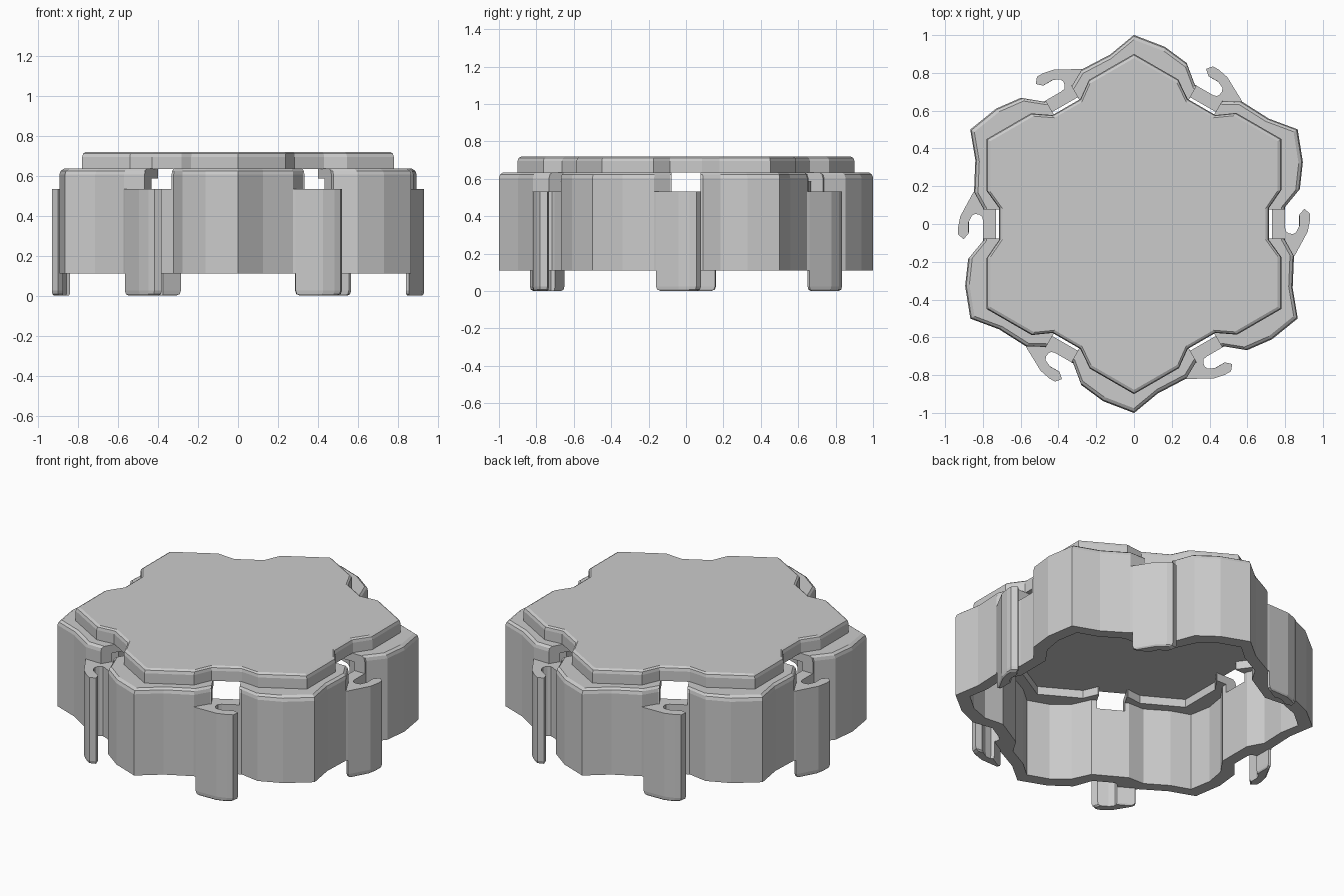
import bpy, bmesh
from math import radians, cos, sin

if "Cube" in bpy.data.objects:
    bpy.data.objects.remove(bpy.data.objects["Cube"])


def rot(p, a):
    return (p[0] * cos(a) - p[1] * sin(a), p[0] * sin(a) + p[1] * cos(a))


def six(sector):
    """Repeat one side's outline around the hexagon."""
    return [rot(p, radians(60 * k)) for k in range(6) for p in sector]


def scaled(loop, s, c=(0, 0)):
    return [(c[0] + (x - c[0]) * s, c[1] + (y - c[1]) * s) for x, y in loop]


def loft(name, rings, closed=False):
    """Skin (outline, z) rings; closed joins last ring to first, else caps the ends."""
    bm = bmesh.new()
    vs = [[bm.verts.new((x, y, z)) for x, y in loop] for loop, z in rings]
    n = len(vs[0])
    for i in range(len(vs) if closed else len(vs) - 1):
        a, b = vs[i], vs[(i + 1) % len(vs)]
        for j in range(n):
            k = (j + 1) % n
            bm.faces.new((a[j], a[k], b[k], b[j]))
    if not closed:
        bm.faces.new(vs[0][::-1])
        bm.faces.new(vs[-1])
    bmesh.ops.recalc_face_normals(bm, faces=bm.faces)
    me = bpy.data.meshes.new(name)
    bm.to_mesh(me)
    bm.free()
    ob = bpy.data.objects.new(name, me)
    bpy.context.collection.objects.link(ob)
    return ob


# Outlines of one side, from its lower corner to the next
outer = six([(0.867, -0.5), (0.84, -0.34), (0.847, -0.17), (0.80, -0.085),
             (0.80, 0.09), (0.878, 0.185), (0.894, 0.328)])
inner = six([(0.797, -0.46), (0.775, -0.34), (0.78, -0.19), (0.73, -0.10),
             (0.73, 0.11), (0.80, 0.21), (0.82, 0.328)])
ledge = six([(0.72, -0.416), (0.72, -0.30), (0.72, -0.16), (0.665, -0.085),
             (0.665, 0.085), (0.72, 0.16), (0.72, 0.30)])
top = six([(0.78, -0.45), (0.78, -0.175), (0.715, -0.085),
           (0.715, 0.085), (0.78, 0.18)])

# Side wall with its rounded shoulder
wall = loft("side_wall", [
    (outer, 0.11), (outer, 0.605), (scaled(outer, 0.993), 0.624),
    (scaled(outer, 0.975), 0.635), (ledge, 0.635), (ledge, 0.585),
    (inner, 0.585), (inner, 0.11)], closed=True)

# Windows cut through opposite sides
for k in range(3):
    a = radians(60 * k)
    box = [rot(p, a) for p in ((-1.2, -0.078), (1.2, -0.078), (1.2, 0.078), (-1.2, 0.078))]
    cutter = loft("window_cutter", [(box, 0.533), (box, 0.70)])
    mod = wall.modifiers.new("window", 'BOOLEAN')
    mod.operation = 'DIFFERENCE'
    mod.solver = 'EXACT'
    mod.object = cutter
    cutter.hide_render = True
    cutter.hide_set(True)

# Raised top plate with rounded rim
loft("top_plate", [(top, 0.634), (top, 0.695), (scaled(top, 0.993), 0.712),
                   (scaled(top, 0.975), 0.72)])

# Hooks on every side, each with an arm reaching down to the ground
arm = [(0.84, -0.155), (0.855, -0.16), (0.92, -0.04), (0.932, 0.02), (0.932, 0.055),
       (0.902, 0.08), (0.875, 0.05), (0.875, -0.01), (0.858, -0.045), (0.84, -0.053)]
hook = [(0.79, -0.07), (0.847, -0.172)] + arm[1:] + [(0.82, -0.05), (0.805, -0.04),
                                                    (0.80, -0.02), (0.79, -0.02)]
mid = (0.872, -0.04)
for k in range(6):
    a = radians(60 * k)

    def turn(loop):
        return [rot(p, a) for p in loop]
    loft(f"hook_{k + 1}", [(turn(hook), 0.11), (turn(hook), 0.533)])
    loft(f"hook_foot_{k + 1}", [(turn(scaled(arm, 0.8, mid)), 0.0),
                                (turn(scaled(arm, 0.95, mid)), 0.008),
                                (turn(arm), 0.025), (turn(arm), 0.112)])
